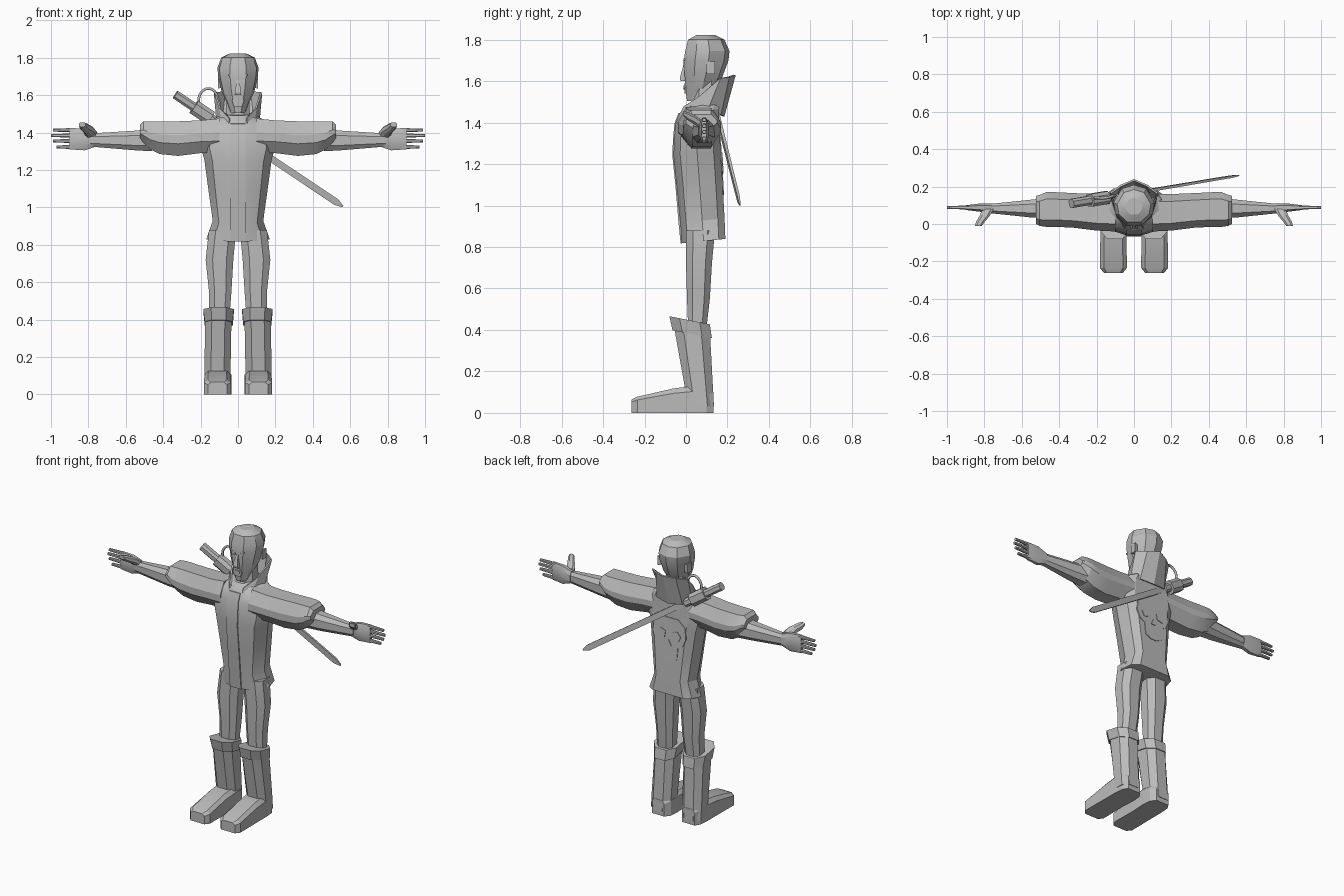
import bpy
import bmesh
import math
from mathutils import Vector

cube = bpy.data.objects.get("Cube")
if cube:
    bpy.data.objects.remove(cube, do_unlink=True)

grey = bpy.data.materials.new("plain grey")
grey.use_nodes = True
grey.diffuse_color = (.5, .5, .5, 1)
grey.node_tree.nodes["Principled BSDF"].inputs["Base Color"].default_value = (.5, .5, .5, 1)

# Cross-sections, as points inside a unit box
OCTAGON = [(.25, 0), (.75, 0), (1, .25), (1, .75), (.75, 1), (.25, 1), (0, .75), (0, .25)]
SQUARE = [(0, 0), (1, 0), (1, 1), (0, 1)]
SLEEVE = [(.2, 1), (.8, 1), (1, .6), (1, .4), (.75, 0), (.25, 0), (0, .35), (0, .6)]
SKULL_CAP = [(.3, 0), (.7, 0), (.95, .25), (1, .55), (.8, .9), (.5, 1), (.2, .9), (0, .55), (.05, .25)]
COAT = [(.38, 0), (.62, 0), (.88, .14), (1, .5), (.95, .85), (.82, 1),
        (.18, 1), (.05, .85), (0, .5), (.12, .14)]
SHOE = [(0, 0), (1, 0), (1, .8), (.85, 1), (.15, 1), (0, .8)]


def finish(name, bm, smooth=True):
    """Turn a bmesh into a shaded, coloured object."""
    bmesh.ops.recalc_face_normals(bm, faces=bm.faces)
    mesh = bpy.data.meshes.new(name)
    bm.to_mesh(mesh)
    bm.free()
    mesh.materials.append(grey)
    obj = bpy.data.objects.new(name, mesh)
    bpy.context.collection.objects.link(obj)
    bpy.ops.object.select_all(action='DESELECT')
    obj.select_set(True)
    bpy.context.view_layer.objects.active = obj
    if smooth:
        bpy.ops.object.shade_smooth_by_angle(angle=math.radians(25))
    return obj


def skin(name, rings, closed=True, side=1, smooth=True):
    """Bridge rings of points; closed rings also get end caps."""
    bm = bmesh.new()
    rows = [[bm.verts.new((p[0] * side, p[1], p[2])) for p in ring] for ring in rings]
    count = len(rows[0])
    for low, high in zip(rows, rows[1:]):
        for i in range(count if closed else count - 1):
            j = (i + 1) % count
            bm.faces.new((low[i], low[j], high[j], high[i]))
    if closed:
        bm.faces.new(rows[0])
        bm.faces.new(rows[-1])
    return finish(name, bm, smooth)


def loft(name, axis, shape, sections, tilt=0, side=1):
    """Sections are (position on axis, low u, high u, low v, high v)."""
    rings = []
    for t, u0, u1, v0, v1 in sections:
        ring = []
        for a, b in shape:
            u, v = u0 + a * (u1 - u0), v0 + b * (v1 - v0)
            point = {"x": (t, u, v), "y": (u, t, v), "z": (u, v, t + tilt * v)}[axis]
            ring.append(point)
        rings.append(ring)
    return skin(name, rings, side=side)


def pair(name, axis, shape, sections, tilt=0):
    for word, side in (("left", 1), ("right", -1)):
        loft(word + "_" + name, axis, shape, sections, tilt, side)


def centred(name, shape, sections, tilt=0):
    """Upright loft, symmetric in x: (z, half width, front y, back y)."""
    return loft(name, "z", shape, [(z, -w, w, f, b) for z, w, f, b in sections], tilt)


def plate(name, outline, depth, thick=.008):
    """Thin plate facing along y; depth(z) is its middle."""
    rings = [[(x, depth(z) + s * thick / 2, z) for x, z in outline] for s in (-1, 1)]
    return skin(name, rings, smooth=False)


def mirrored(half):
    """Complete an outline given from its top to its bottom."""
    return half + [(-x, z) for x, z in reversed(half) if x > 0]


# Jacket with flared hem, and the strip down its front
jacket = [(.82, .17, -.02, .19), (.92, .135, -.03, .186), (1.1, .16, -.045, .176),
          (1.25, .18, -.06, .167), (1.32, .2, -.057, .163), (1.4, .19, -.05, .16),
          (1.45, .16, -.03, .16), (1.49, .08, .01, .16)]
centred("jacket", COAT, jacket, tilt=.1)
centred("front_strip", SQUARE, [(z, .04, f - .006, f + .01) for z, w, f, b in jacket[:-1]], tilt=.1)

# Arms
pair("sleeve", "x", SLEEVE, [
    (.1, -.04, .16, 1.29, 1.475), (.2, -.035, .16, 1.29, 1.465), (.32, -.02, .165, 1.275, 1.46),
    (.42, -.015, .17, 1.285, 1.46), (.47, -.015, .17, 1.31, 1.46),
    (.505, -.01, .155, 1.345, 1.46), (.525, 0, .15, 1.37, 1.44)])
pair("forearm", "x", OCTAGON, [
    (.46, .03, .14, 1.3, 1.42), (.55, .035, .13, 1.305, 1.41), (.79, .06, .105, 1.325, 1.395)])
pair("palm", "x", OCTAGON, [
    (.76, .06, .11, 1.325, 1.4), (.82, .065, .11, 1.305, 1.42), (.9, .075, .1, 1.31, 1.425)])
pair("thumb", "y", OCTAGON, [
    (.08, .75, .81, 1.36, 1.41), (.045, .77, .825, 1.39, 1.435),
    (.01, .8, .845, 1.41, 1.45), (-.012, .815, .85, 1.43, 1.455)])
for finger, z, tip in (("index", 1.413, .99), ("middle", 1.384, 1), ("ring", 1.355, .99), ("little", 1.323, .97)):
    pair(finger + "_finger", "x", OCTAGON, [
        (.88, .078, .099, z - .011, z + .011), (tip, .08, .096, z - .008, z + .008)])

# Legs and boots
pair("leg", "z", OCTAGON, [
    (.42, .045, .155, .01, .1), (.55, .035, .155, .005, .115), (.72, .025, .173, 0, .125),
    (.88, .01, .155, 0, .14)])
pair("boot_shaft", "z", OCTAGON, [
    (.03, .045, .18, .01, .135), (.12, .04, .18, -.005, .13), (.4, .035, .175, -.055, .115)])
pair("boot_cuff", "z", OCTAGON, [
    (.385, .028, .178, -.065, .125), (.45, .022, .185, -.08, .115)], tilt=-.2)
pair("boot_foot", "y", SHOE, [
    (-.262, .06, .16, 0, .065), (-.235, .038, .182, 0, .078), (-.06, .04, .18, 0, .118),
    (.04, .035, .18, 0, .13), (.1, .04, .175, 0, .12), (.132, .065, .155, 0, .1)])

# Neck and head
centred("neck", OCTAGON, [(1.42, .065, .02, .15), (1.6, .06, .04, .15)])
centred("head", SKULL_CAP, [
    (1.505, .04, .005, .09), (1.56, .06, -.003, .14), (1.62, .088, -.006, .175),
    (1.7, .106, -.01, .205), (1.745, .11, -.004, .21), (1.8, .09, .01, .185), (1.822, .045, .05, .14)])
pair("ear", "x", SQUARE, [(.085, .1, .135, 1.64, 1.69), (.108, .1, .14, 1.635, 1.695)])


def face(z):
    return -.008


# Face details
centred("nose", SQUARE, [(1.6, .018, -.026, .01), (1.615, .016, -.03, .01), (1.68, .008, -.012, .01)])
for word, s in (("left", 1), ("right", -1)):
    plate(word + "_brow", [(s * .012, 1.69), (s * .05, 1.71), (s * .05, 1.702), (s * .012, 1.68)], face)
    plate(word + "_eye", [(s * .016, 1.674), (s * .04, 1.68), (s * .035, 1.668)], face)
plate("beard", mirrored([(.022, 1.592), (.032, 1.57), (.022, 1.54)]), lambda z: -.004)
plate("mouth", mirrored([(.016, 1.58), (.02, 1.568), (.012, 1.56)]), lambda z: -.009)

# Tall open collar, peaked at the sides and back
lower = [(.045, -.03, 1.43), (.085, .02, 1.45), (.11, .1, 1.45), (.09, .165, 1.44), (0, .18, 1.43)]
upper = [(.045, -.01, 1.475), (.095, .07, 1.53), (.125, .165, 1.615), (.07, .205, 1.62), (0, .235, 1.63)]
rows = [half + [(-x, y, z) for x, y, z in reversed(half[:-1])] for half in (lower, upper)]
collar = skin("collar", rows, closed=False, smooth=False)
thickness = collar.modifiers.new("thickness", 'SOLIDIFY')
thickness.thickness = .01
thickness.offset = 0


# Skull emblem lying on the back
def back(z, lift=.003):
    return .205 - (z - .85) * .0566 - .1 * .03 + lift - .014


plate("skull_emblem", mirrored([
    (.06, 1.33), (.11, 1.29), (.12, 1.22), (.1, 1.17), (.065, 1.15), (.06, 1.07), (.02, 1.05)]), back)
for word, s in (("left", 1), ("right", -1)):
    socket = [(s * x, z) for x, z in ((.025, 1.24), (.06, 1.255), (.085, 1.225), (.07, 1.19), (.03, 1.2))]
    plate(word + "_eye_socket", socket, lambda z: back(z, .008), .006)
plate("nose_socket", mirrored([(0, 1.19), (.018, 1.155)]), lambda z: back(z, .008), .006)

# Sword slung across the back: sections run along its axis
grip_end = Vector((-.335, .11, 1.603))
tip = Vector((.56, .26, 1.005))
along = (tip - grip_end).normalized()
across = along.cross(Vector((0, 1, 0))).normalized()
outward = across.cross(along)


def sword_part(name, shape, sections):
    """Sections are (fraction of length, half width, half thickness)."""
    length = (tip - grip_end).length
    rings = []
    for t, w, d in sections:
        middle = grip_end + along * (length * t)
        rings.append([middle + across * (w * (2 * a - 1)) + outward * (d * (2 * b - 1)) for a, b in shape])
    return skin(name, rings)


sword_part("sword_grip", OCTAGON, [(0, .024, .024), (.13, .024, .024)])
sword_part("sword_guard", OCTAGON, [(.11, .04, .034), (.21, .04, .034)])
sword_part("sword_neck", OCTAGON, [(.2, .025, .022), (.26, .025, .022)])
sword_part("sword_blade", SQUARE, [(.25, .018, .008), (.96, .018, .006), (1, .005, .003)])

# Looped cord at the guard
bm = bmesh.new()
cord = bpy.data.curves.new("cord", 'CURVE')
cord.dimensions = '3D'
cord.bevel_depth = .008
cord.bevel_resolution = 1
cord.resolution_u = 4
spline = cord.splines.new('BEZIER')
path = [(-.21, .14, 1.54), (-.2, .14, 1.61), (-.15, .14, 1.635), (-.11, .15, 1.59), (-.1, .15, 1.46)]
spline.bezier_points.add(len(path) - 1)
for point, place in zip(spline.bezier_points, path):
    point.co = place
    point.handle_left_type = point.handle_right_type = 'AUTO'
cord.materials.append(grey)
bpy.context.collection.objects.link(bpy.data.objects.new("sword_cord", cord))
bm.free()
